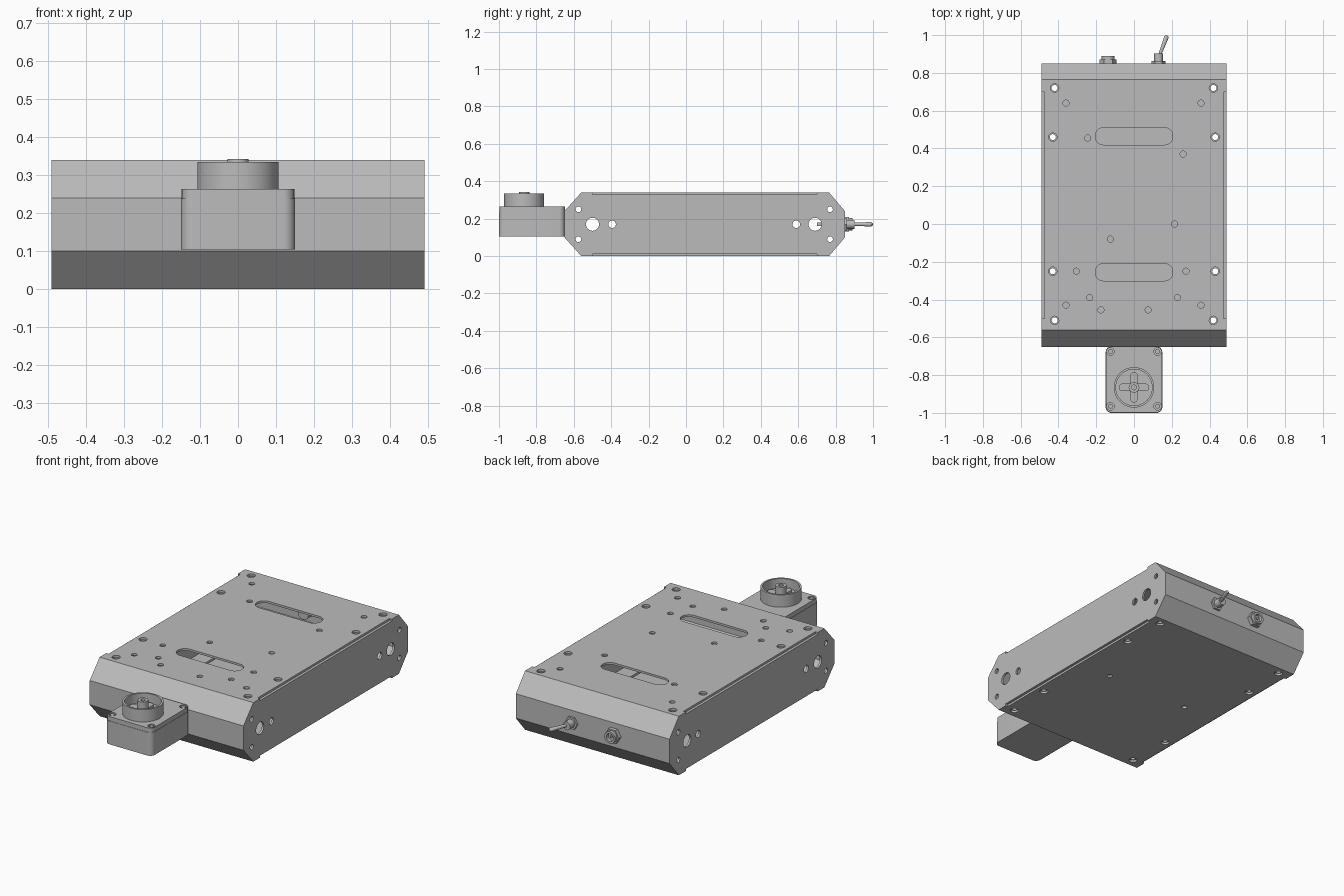
import bpy, bmesh, math
from mathutils import Vector

if "Cube" in bpy.data.objects:
    bpy.data.objects.remove(bpy.data.objects["Cube"])

grey = bpy.data.materials.new("plain grey")
grey.use_nodes = True
grey.diffuse_color = (0.5, 0.5, 0.5, 1)
grey.node_tree.nodes["Principled BSDF"].inputs["Base Color"].default_value = (0.5, 0.5, 0.5, 1)


# ---- helpers ----
def circle(cx, cy, r, n=24):
    return [(cx + r * math.cos(2 * math.pi * i / n), cy + r * math.sin(2 * math.pi * i / n))
            for i in range(n)]


def rounded(x0, x1, y0, y1, r, n=7):
    pts = []
    corners = [(x1 - r, y1 - r), (x0 + r, y1 - r), (x0 + r, y0 + r), (x1 - r, y0 + r)]
    for k, (cx, cy) in enumerate(corners):
        for i in range(n + 1):
            a = math.pi / 2 * (k + i / n)
            pts.append((cx + r * math.cos(a), cy + r * math.sin(a)))
    return pts


def rect(x0, x1, y0, y1):
    return [(x0, y0), (x1, y0), (x1, y1), (x0, y1)]


def add_prism(bm, pts, axis, lo, hi):
    def place(p, h):
        return {"x": (h, *p), "y": (p[0], h, p[1]), "z": (*p, h)}[axis]
    bottom = [bm.verts.new(place(p, lo)) for p in pts]
    top = [bm.verts.new(place(p, hi)) for p in pts]
    n = len(pts)
    faces = [bm.faces.new(bottom), bm.faces.new(top)]
    for i in range(n):
        j = (i + 1) % n
        faces.append(bm.faces.new((bottom[i], bottom[j], top[j], top[i])))
    bmesh.ops.recalc_face_normals(bm, faces=faces)


def finish(bm, name):
    mesh = bpy.data.meshes.new(name)
    bm.to_mesh(mesh)
    bm.free()
    mesh.materials.append(grey)
    ob = bpy.data.objects.new(name, mesh)
    bpy.context.collection.objects.link(ob)
    return ob


def prisms(name, *parts):
    bm = bmesh.new()
    for part in parts:
        add_prism(bm, *part)
    return finish(bm, name)


def lathe(name, profile, location, direction=(0, 0, 1)):
    bm = bmesh.new()
    vs = [bm.verts.new((r, 0, z)) for r, z in profile]
    edges = [bm.edges.new(pair) for pair in zip(vs, vs[1:])]
    bmesh.ops.spin(bm, geom=vs + edges, cent=(0, 0, 0), axis=(0, 0, 1),
                   angle=2 * math.pi, steps=48)
    bmesh.ops.remove_doubles(bm, verts=bm.verts, dist=1e-5)
    bmesh.ops.recalc_face_normals(bm, faces=bm.faces)
    ob = finish(bm, name)
    ob.location = location
    ob.rotation_euler = Vector(direction).to_track_quat("Z", "Y").to_euler()
    return ob


def cut(ob, *parts):
    cutter = prisms("cutter", *parts)
    cutter.hide_render = True
    mod = ob.modifiers.new("cut", "BOOLEAN")
    mod.operation = "DIFFERENCE"
    mod.solver = "EXACT"
    mod.object = cutter
    bpy.context.view_layer.objects.active = ob
    bpy.ops.object.modifier_apply(modifier="cut")
    bpy.data.objects.remove(cutter)


# ---- chassis shell: hollow eight-sided prism ----
def octagon(t):
    c = t * 0.41
    return [(-0.56 + c, t), (0.765 - c, t), (0.85 - t, 0.1 + c), (0.85 - t, 0.24 - c),
            (0.765 - c, 0.34 - t), (-0.56 + c, 0.34 - t), (-0.65 + t, 0.24 - c), (-0.65 + t, 0.1 + c)]


shell = prisms("chassis_shell", (octagon(0), "x", -0.49, 0.49))
cut(shell, (octagon(0.012), "x", -0.478, 0.478))

# Mounting holes, cable slots, panel grooves and axle holes
mounts = [(s * x, y) for s in (-1, 1)
          for x, y in ((0.42, 0.72), (0.43, 0.46), (0.43, -0.25), (0.42, -0.51))]
small_top = [(-0.36, 0.64), (0.355, 0.64), (-0.245, 0.455), (0.26, 0.37), (0.215, 0),
             (-0.125, -0.08), (-0.305, -0.25), (0.275, -0.25), (-0.235, -0.39), (0.23, -0.39),
             (-0.36, -0.43), (0.355, -0.43), (-0.175, -0.455), (0.075, -0.455)]
side_holes = [(-0.5, 0.17, 0.035), (0.69, 0.17, 0.035), (-0.395, 0.17, 0.02), (0.59, 0.17, 0.02)]
side_holes += [(y, z, 0.015) for y in (-0.575, 0.77) for z in (0.09, 0.25)]

TOP, BOTTOM = ("z", 0.32, 0.4), ("z", -0.05, 0.02)
holes = [(circle(x, y, 0.022), *span) for x, y in mounts for span in (TOP, BOTTOM)]
holes += [(circle(x, y, 0.016), *TOP) for x, y in small_top]
holes += [(circle(x, 0.11, 0.014), *BOTTOM) for x in (-0.265, 0.265)]
holes += [(rounded(-0.205, 0.205, y - 0.046, y + 0.046, 0.045), *TOP) for y in (0.465, -0.255)]
holes += [(circle(y, z, r), "x", -0.6, 0.6) for y, z, r in side_holes]
for x0, x1 in ((-0.55, -0.475), (0.475, 0.55)):
    groove = [(x0, -0.5), (x1, -0.5), (x1, 0.7), (x0, 0.7)]
    holes += [(groove, "z", 0.328, 0.4), (groove, "z", -0.05, 0.012)]
cut(shell, *holes)

# Inner flanges of the side panels
for side, x0, x1 in (("right", -0.478, -0.385), ("left", 0.385, 0.478)):
    for level, z0 in (("upper", 0.316), ("lower", 0.012)):
        flange = prisms(f"{level}_{side}_flange",
                        (rect(x0, x1, -0.545, 0.75), "z", z0, z0 + 0.012))
        cut(flange, *[(circle(x, y, 0.016), "z", z0 - 0.05, z0 + 0.05)
                      for x, y in mounts if x * x0 > 0])

# ---- sensor unit on the front ----
body = prisms("sensor_body", (rounded(-0.15, 0.15, -1.0, -0.648, 0.03), "z", 0.105, 0.239))
lid = prisms("sensor_lid", (rounded(-0.148, 0.148, -0.998, -0.648, 0.03), "z", 0.239, 0.264))
corners = [(x, y) for x in (-0.125, 0.125) for y in (-0.965, -0.675)]
cut(lid, *[(circle(x, y, 0.02), "z", 0.252, 0.3) for x, y in corners])
prisms("lid_screws", *[(circle(x, y, 0.012), "z", 0.25, 0.262) for x, y in corners])

# Open cup with a central hub and cross ribs
CUP = (0, -0.865, 0)
lathe("sensor_cup", [(0, 0.26), (0.107, 0.26), (0.107, 0.335), (0.096, 0.335), (0.096, 0.28),
                     (0, 0.28)], CUP)
lathe("cup_hub", [(0, 0.275), (0.028, 0.275), (0.028, 0.342), (0.013, 0.342), (0.013, 0.31),
                  (0, 0.31)], CUP)
prisms("cup_rib_across", (rounded(-0.08, 0.08, -0.885, -0.845, 0.019), "z", 0.275, 0.292))
prisms("cup_rib_along", (rounded(-0.02, 0.02, -0.945, -0.785, 0.019), "z", 0.275, 0.293))

# ---- toggle switch on the back ----
SX, Z = 0.13, 0.17
prisms("switch_nut", (circle(SX, Z, 0.038, 6), "y", 0.848, 0.862))
prisms("switch_barrel", (circle(SX, Z, 0.024), "y", 0.84, 0.902))
prisms("switch_case", (rect(SX - 0.04, SX + 0.04, Z - 0.03, Z + 0.03), "y", 0.74, 0.84))
prisms("switch_pins", *[(rect(SX + d - 0.004, SX + d + 0.004, Z - 0.01, Z + 0.01),
                         "y", 0.7, 0.745) for d in (-0.025, 0, 0.025)])
lathe("switch_lever", [(0, 0), (0.008, 0), (0.012, 0.102), (0.008, 0.11), (0, 0.112)],
      (0.135, 0.893, Z), (0.038, 0.1, 0))

# ---- power socket on the back ----
PX = -0.137
prisms("socket_nut", (circle(PX, Z, 0.045, 6), "y", 0.848, 0.872))
lathe("socket_ring", [(0, -0.06), (0.034, -0.06), (0.034, 0.042), (0.022, 0.042), (0.022, 0),
                      (0, 0)], (PX, 0.848, Z), (0, 1, 0))
prisms("socket_pin", (circle(PX, Z, 0.007, 12), "y", 0.845, 0.88))

# Smooth curved walls, keep sharp edges
bpy.ops.object.select_all(action="DESELECT")
for ob in bpy.context.collection.objects:
    if ob.type == "MESH" and grey.name in ob.data.materials:
        ob.select_set(True)
        bpy.context.view_layer.objects.active = ob
bpy.ops.object.shade_smooth_by_angle(angle=math.radians(30))
